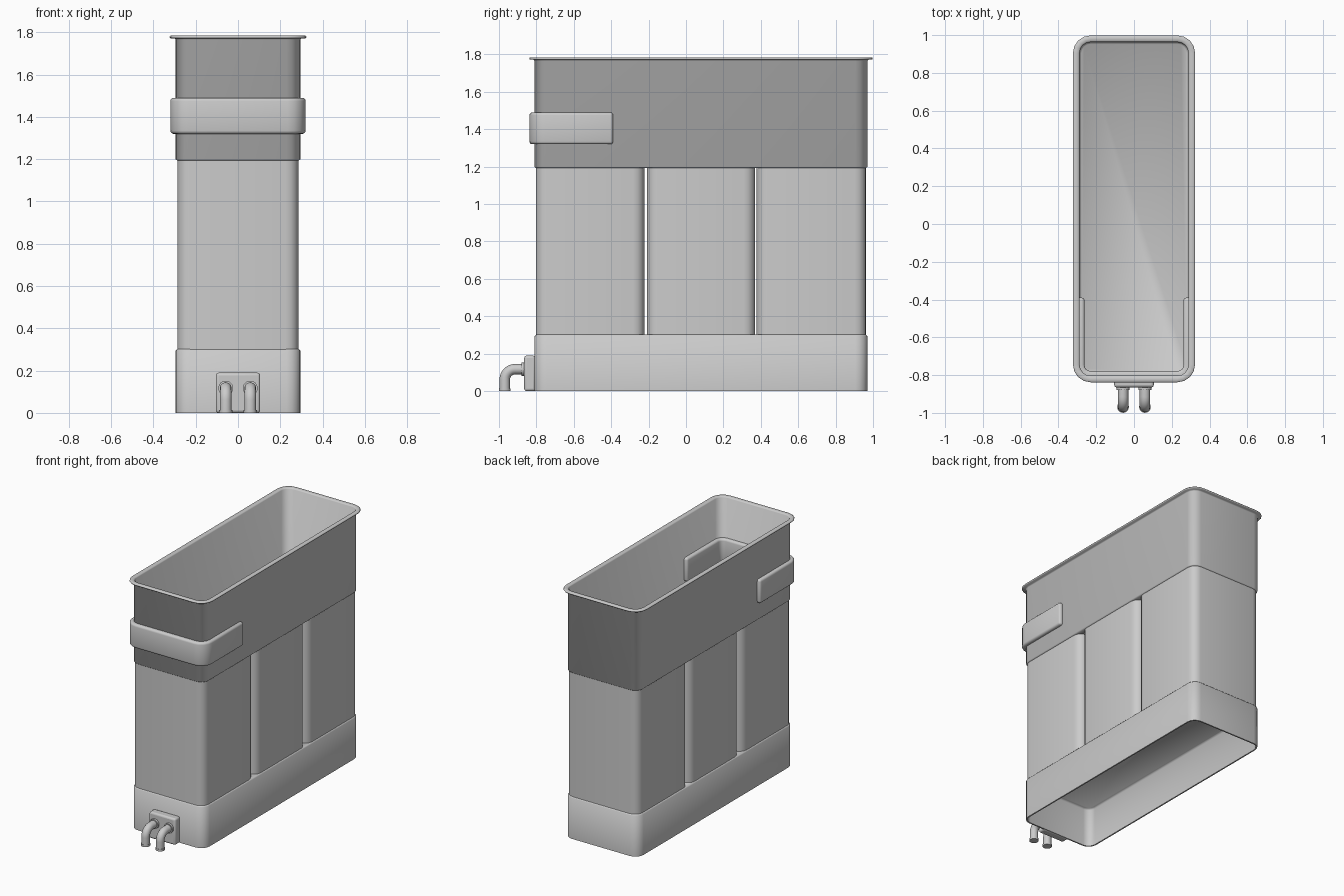
import bpy
import bmesh
from math import cos, sin, pi, radians

cube = bpy.data.objects.get("Cube")
if cube:
    bpy.data.objects.remove(cube, do_unlink=True)

grey = bpy.data.materials.new("plain grey")
grey.use_nodes = True
grey.diffuse_color = (0.6, 0.6, 0.6, 1)
grey.node_tree.nodes["Principled BSDF"].inputs["Base Color"].default_value = (0.6, 0.6, 0.6, 1)

HALF_X, HALF_Y, MID_Y = 0.295, 0.89, 0.08   # footprint of shell and base


def finish(obj, angle=50):
    """Give an object its colour and smooth shading with sharp creases."""
    obj.data.materials.clear()
    obj.data.materials.append(grey)
    bpy.ops.object.select_all(action='DESELECT')
    obj.select_set(True)
    bpy.context.view_layer.objects.active = obj
    bpy.ops.object.shade_smooth_by_angle(angle=radians(angle))
    return obj


def add_mesh(name, bm):
    bmesh.ops.recalc_face_normals(bm, faces=bm.faces)
    mesh = bpy.data.meshes.new(name)
    bm.to_mesh(mesh)
    bm.free()
    obj = bpy.data.objects.new(name, mesh)
    bpy.context.collection.objects.link(obj)
    return obj


def arc(cx, cy, r, start, steps=4):
    """Quarter circle, counter-clockwise from the start angle."""
    angles = [start + pi / 2 * i / steps for i in range(steps + 1)]
    return [(cx + r * cos(a), cy + r * sin(a)) for a in angles]


def rounded_rect(hx, hy, cy, r):
    corners = [(1, 1), (-1, 1), (-1, -1), (1, -1)]
    pts = []
    for i, (sx, sy) in enumerate(corners):
        pts += arc(sx * (hx - r), cy + sy * (hy - r), r, i * pi / 2)
    return pts


def loft(name, hx, hy, cy, r, rings):
    """Stack rounded rectangles given as (inset, z) and cap both ends."""
    bm = bmesh.new()
    loops = []
    for inset, z in rings:
        outline = rounded_rect(hx - inset, hy - inset, cy, r - inset)
        loops.append([bm.verts.new((x, y, z)) for x, y in outline])
    for low, high in zip(loops, loops[1:]):
        for i in range(len(low)):
            j = (i + 1) % len(low)
            bm.faces.new((low[i], low[j], high[j], high[i]))
    bm.faces.new(loops[0][::-1])
    bm.faces.new(loops[-1])
    return finish(add_mesh(name, bm))


def bevel(obj, width, segments=3):
    mod = obj.modifiers.new("soft edges", 'BEVEL')
    mod.width = width
    mod.segments = segments
    mod.limit_method = 'ANGLE'
    mod.angle_limit = radians(40)


def cylinder(name, radius, depth, location, rotation=(0, 0, 0)):
    bpy.ops.mesh.primitive_cylinder_add(vertices=24, radius=radius, depth=depth,
                                        location=location, rotation=rotation)
    obj = bpy.context.object
    obj.name = name
    return finish(obj)


# Upper open bin: outer wall, flared rim, inner wall, floor
loft("upper_bin", HALF_X, HALF_Y, MID_Y, 0.065, [
    (0.008, 1.193), (0, 1.2), (0, 1.766), (-0.006, 1.772), (-0.024, 1.772),
    (-0.028, 1.776), (-0.028, 1.781), (-0.024, 1.785), (0, 1.785),
    (0.007, 1.778), (0.007, 1.217), (0.017, 1.207)])

# Hollow base, open underneath
loft("base_skirt", HALF_X, HALF_Y, MID_Y, 0.065, [
    (0.02, 0.285), (0.01, 0.275), (0.01, 0), (0, 0), (0, 0.294), (0.008, 0.302)])

# Three upright middle containers
for name, low, high in (("front_container", -0.803, -0.222),
                        ("middle_container", -0.209, 0.37),
                        ("back_container", 0.377, 0.963)):
    loft(name, 0.287, (high - low) / 2, (low + high) / 2, 0.06,
         [(0, 0.292), (0, 1.203)])

# Wrap-around band at the front, passing through the bin wall
band_x, band_y, band_r = 0.291, -0.808, 0.06
path = [(-band_x, -0.39)]
path += arc(-band_x + band_r, band_y + band_r, band_r, pi)
path += arc(band_x - band_r, band_y + band_r, band_r, 1.5 * pi)
path += [(band_x, -0.39)]
bm = bmesh.new()
columns = [[bm.verts.new((x, y, z)) for z in (1.32, 1.49)] for x, y in path]
for a, b in zip(columns, columns[1:]):
    bm.faces.new((a[0], b[0], b[1], a[1]))
band = add_mesh("front_band", bm)
solid = band.modifiers.new("thickness", 'SOLIDIFY')
solid.thickness = 0.058
solid.offset = 0
solid.use_even_offset = True
bevel(band, 0.015)
finish(band)

# Connector plate
bpy.ops.mesh.primitive_cube_add(size=1, location=(0, -0.835, 0.095))
plate = bpy.context.object
plate.name = "connector_plate"
plate.scale = (0.21, 0.06, 0.19)
bpy.ops.object.transform_apply(location=False, rotation=False, scale=True)
bevel(plate, 0.013)
finish(plate)

# Two bent pipes with collars and feet
PIPE_Y, PIPE_Z, BEND = -0.969, 0.117, 0.055
for side, x in (("right", -0.058), ("left", 0.058)):
    bend = arc(PIPE_Y + BEND, PIPE_Z - BEND, BEND, pi / 2, 8)
    points = [(-0.85, PIPE_Z)] + bend + [(PIPE_Y, 0)]
    curve = bpy.data.curves.new(side + "_pipe", 'CURVE')
    curve.dimensions = '3D'
    curve.bevel_depth = 0.028
    curve.bevel_resolution = 4
    curve.use_fill_caps = True
    spline = curve.splines.new('POLY')
    spline.points.add(len(points) - 1)
    for point, (y, z) in zip(spline.points, points):
        point.co = (x, y, z, 1)
    pipe = bpy.data.objects.new(side + "_pipe", curve)
    bpy.context.collection.objects.link(pipe)
    bpy.ops.object.select_all(action='DESELECT')
    pipe.select_set(True)
    bpy.context.view_layer.objects.active = pipe
    bpy.ops.object.convert(target='MESH')
    finish(bpy.context.object)
    cylinder(side + "_pipe_collar", 0.035, 0.02, (x, -0.87, PIPE_Z), (pi / 2, 0, 0))
    cylinder(side + "_pipe_foot", 0.031, 0.014, (x, PIPE_Y, 0.007))
